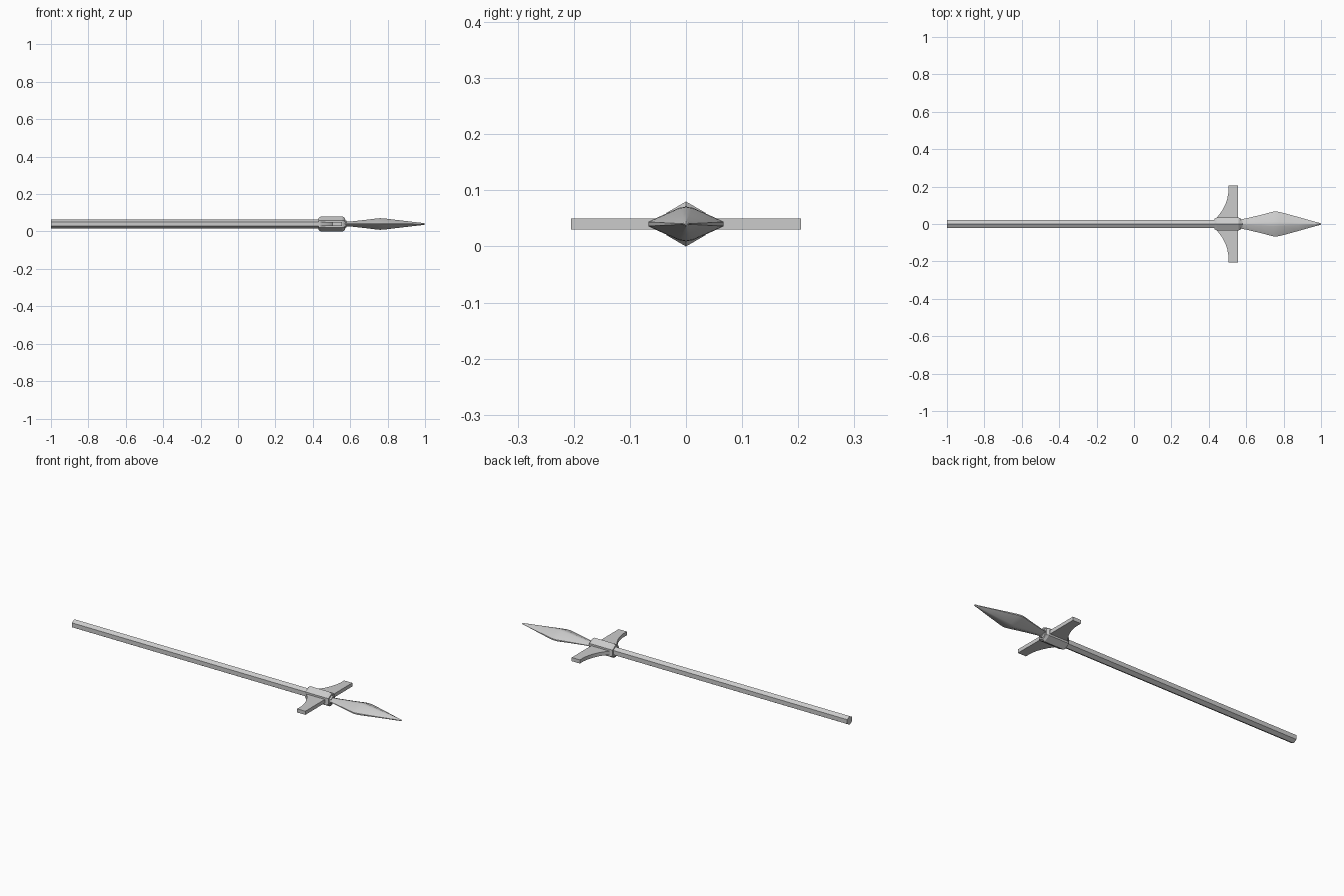
import bpy, bmesh, math

if "Cube" in bpy.data.objects:
    bpy.data.objects.remove(bpy.data.objects["Cube"])

ZC = 0.04  # height of the spear axis


def loft(name, sections, angle=None):
    """Skin a list of (x, [(y, z), ...]) rings and cap both ends."""
    bm = bmesh.new()
    rings = [[bm.verts.new((x, y, ZC + z)) for y, z in pts] for x, pts in sections]
    for a, b in zip(rings, rings[1:]):
        n = len(a)
        for i in range(n):
            j = (i + 1) % n
            bm.faces.new((a[i], a[j], b[j], b[i]))
    bm.faces.new(rings[0])
    bm.faces.new(rings[-1])
    return finish(bm, name, angle)


def finish(bm, name, angle=None):
    bmesh.ops.recalc_face_normals(bm, faces=bm.faces[:])
    me = bpy.data.meshes.new(name)
    bm.to_mesh(me)
    bm.free()
    ob = bpy.data.objects.new(name, me)
    bpy.context.collection.objects.link(ob)
    if angle:
        bpy.ops.object.select_all(action='DESELECT')
        ob.select_set(True)
        bpy.context.view_layer.objects.active = ob
        bpy.ops.object.shade_smooth_by_angle(angle=math.radians(angle))
    return ob


def hexagon(r):
    return [(r * math.sin(i * math.pi / 3), r * math.cos(i * math.pi / 3)) for i in range(6)]


def blade_section(w, h):
    # flattened diamond with a softened ridge and blunt cutting edges
    q = [(w, 0.12 * h), (0.88 * w, 0.26 * h), (0.18 * w, 0.93 * h), (0, h)]
    upper = q + [(-y, z) for y, z in q[-2::-1]]
    return upper + [(y, -z) for y, z in reversed(upper)][0:]


# hexagonal shaft, poking slightly through the collar
loft("shaft", [(-1.0, hexagon(0.024)), (0.572, hexagon(0.024)), (0.58, hexagon(0.019))])

# collar with chamfered ends
loft("collar", [(0.43, hexagon(0.032)), (0.442, hexagon(0.04)),
                (0.56, hexagon(0.04)), (0.572, hexagon(0.032))])

# leaf-shaped blade
loft("blade", [(x, blade_section(w, h)) for x, w, h in [
    (0.56, 0.023, 0.011), (0.60, 0.030, 0.013), (0.68, 0.049, 0.022),
    (0.745, 0.066, 0.030), (0.76, 0.067, 0.031), (0.78, 0.064, 0.030),
    (0.88, 0.037, 0.018), (0.975, 0.010, 0.007), (0.993, 0.006, 0.005),
    (1.0, 0.002, 0.002)]], 30)

# crossguard: straight front edge, concave rear edge, mirrored about y = 0
curve = [(0.427, 0.015), (0.433, 0.025), (0.455, 0.049), (0.474, 0.076),
         (0.489, 0.106), (0.499, 0.136), (0.505, 0.17), (0.505, 0.205)]
half = curve + [(0.555, 0.205)]
outline = half + [(x, -y) for x, y in reversed(half)]
bm = bmesh.new()
face = bm.faces.new([bm.verts.new((x, y, ZC - 0.01)) for x, y in outline])
ext = bmesh.ops.extrude_face_region(bm, geom=[face], use_keep_orig=True)
bmesh.ops.translate(bm, vec=(0, 0, 0.02),
                    verts=[v for v in ext["geom"] if isinstance(v, bmesh.types.BMVert)])
finish(bm, "crossguard", 30)
